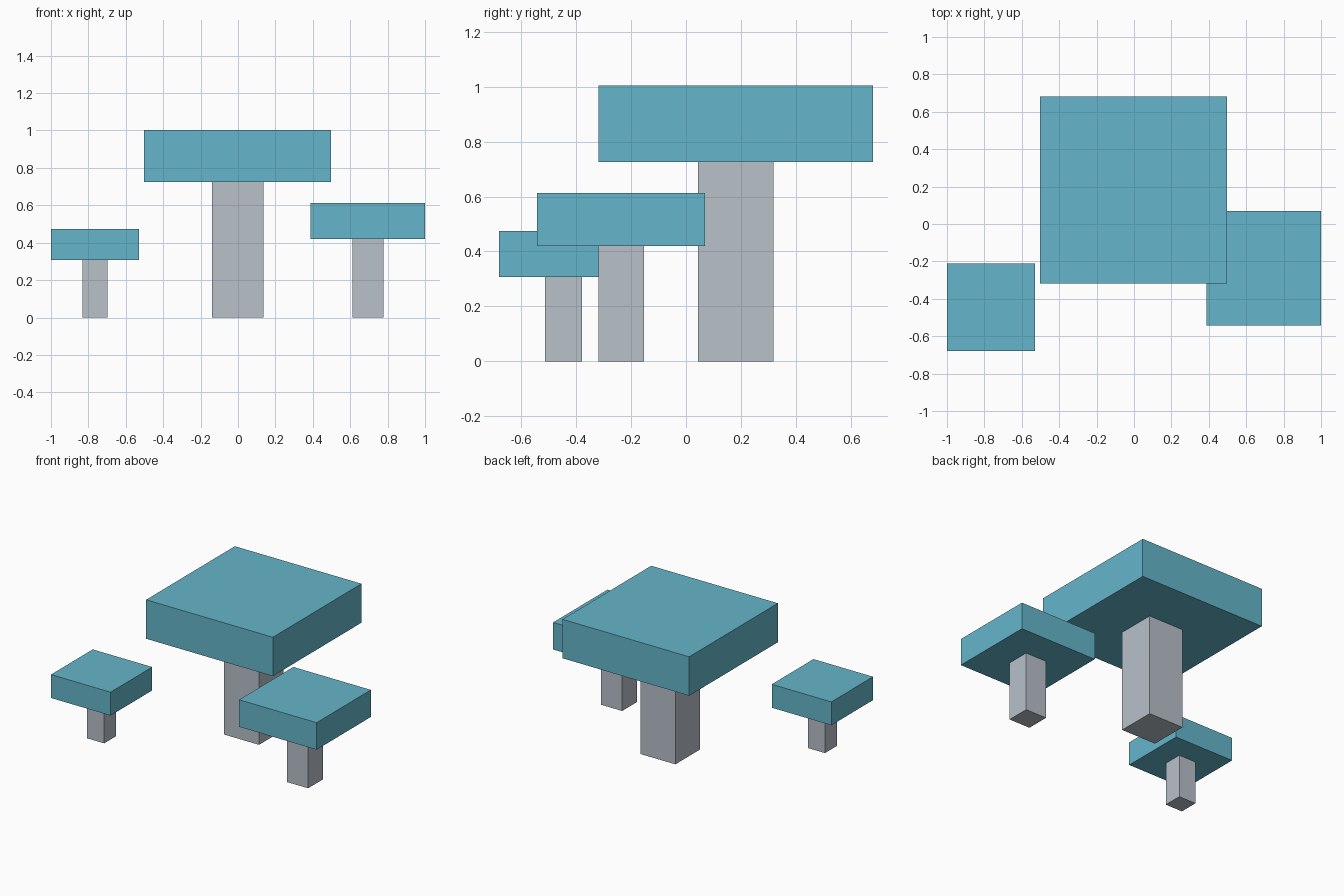
import bpy

if "Cube" in bpy.data.objects:
    bpy.data.objects.remove(bpy.data.objects["Cube"])


def make_material(name, color):
    mat = bpy.data.materials.new(name)
    mat.diffuse_color = (*color, 1.0)
    mat.use_nodes = True
    mat.node_tree.nodes["Principled BSDF"].inputs["Base Color"].default_value = mat.diffuse_color
    return mat


teal = make_material("teal", (0.130, 0.468, 0.597))
grey = make_material("light grey", (0.480, 0.533, 0.584))


def box(name, x, y, width, bottom, top, mat):
    """Square box centred on x, y between two heights."""
    bpy.ops.mesh.primitive_cube_add(size=1, location=(x, y, (bottom + top) / 2))
    obj = bpy.context.object
    obj.name = name
    obj.scale = (width, width, top - bottom)
    bpy.ops.object.transform_apply(location=False, rotation=False, scale=True)
    obj.data.materials.append(mat)


# Blocky mushrooms: name, x, y, cap width, stem width, cap bottom, cap top
mushrooms = [
    ("large", -0.002, 0.181, 1.0, 0.275, 0.725, 1.003),
    ("medium", 0.694, -0.236, 0.612, 0.166, 0.42, 0.613),
    ("small", -0.765, -0.445, 0.47, 0.135, 0.307, 0.474),
]

for name, x, y, cap_w, stem_w, cap_bottom, cap_top in mushrooms:
    box(name + "_stem", x, y, stem_w, 0, cap_bottom, grey)
    box(name + "_cap", x, y, cap_w, cap_bottom, cap_top, teal)
